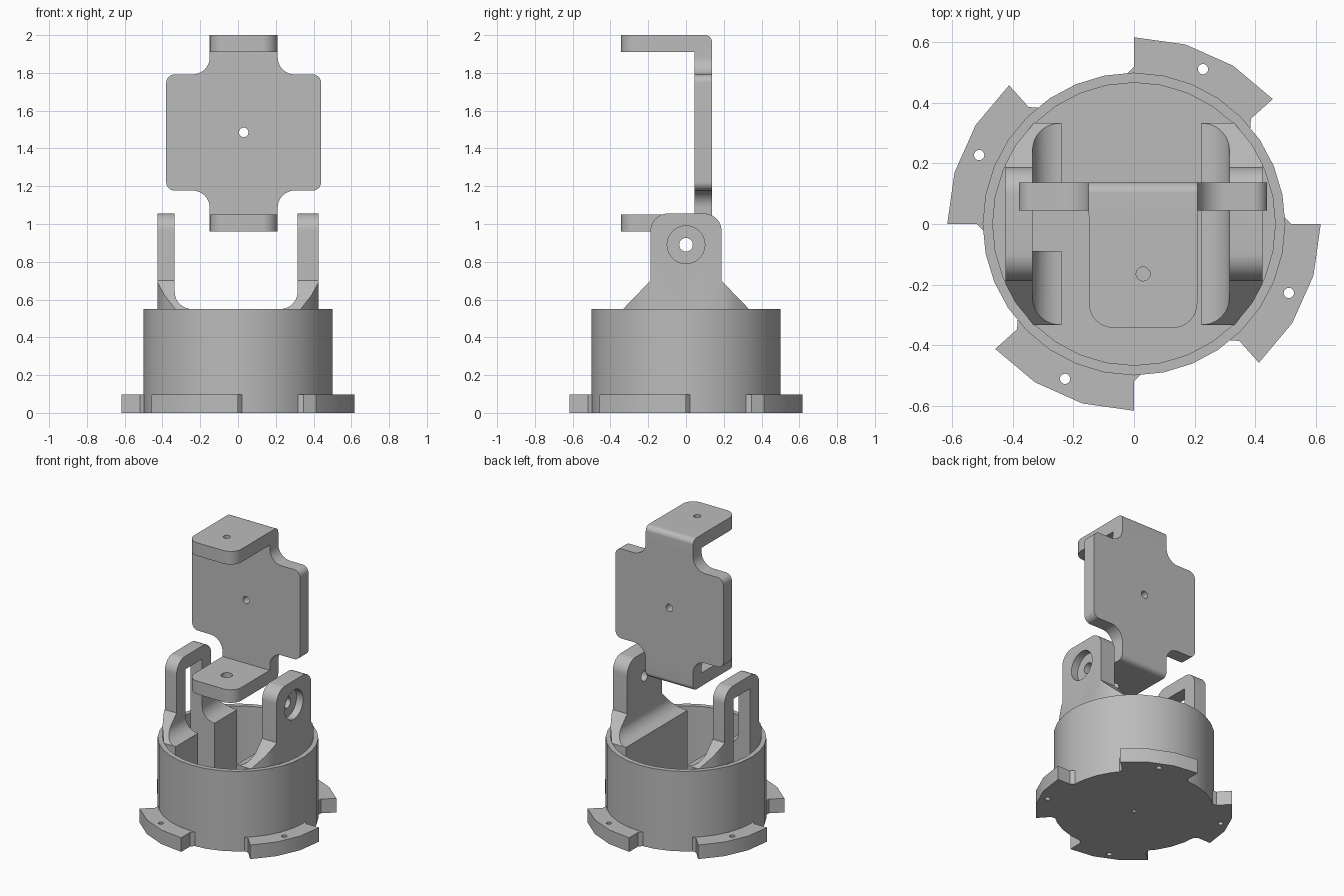
import bpy, bmesh
from math import sin, cos, tan, radians, tau
from mathutils import Vector

if "Cube" in bpy.data.objects:
    bpy.data.objects.remove(bpy.data.objects["Cube"], do_unlink=True)

grey = bpy.data.materials.new("matte grey")
grey.use_nodes = True
grey.diffuse_color = (0.5, 0.5, 0.5, 1)
grey.node_tree.nodes["Principled BSDF"].inputs["Base Color"].default_value = (0.5, 0.5, 0.5, 1)


def rounded(corners, steps=8):
    """Outline from (a, b) or (a, b, radius) corners."""
    out = []
    for i, c in enumerate(corners):
        p = Vector(c[:2])
        if len(c) == 2:
            out.append(p)
            continue
        u = (Vector(corners[i - 1][:2]) - p).normalized()
        v = (Vector(corners[(i + 1) % len(corners)][:2]) - p).normalized()
        half, r = u.angle(v) / 2, c[2]
        mid = p + (u + v).normalized() * (r / sin(half))
        start = p + u * (r / tan(half)) - mid
        end = p + v * (r / tan(half)) - mid
        out += [mid + start.lerp(end, k / steps).normalized() * r for k in range(steps + 1)]
    return out


def circle(a, b, r, n=24):
    return [(a + r * cos(tau * k / n), b + r * sin(tau * k / n)) for k in range(n)]


def prism(name, outline, axis, lo, hi):
    """Extrude an outline along x, y or z."""
    place = {"x": lambda a, b: (lo, a, b), "y": lambda a, b: (a, lo, b),
             "z": lambda a, b: (a, b, lo)}[axis]
    bm = bmesh.new()
    face = bm.faces.new([bm.verts.new(place(*p)) for p in outline])
    new = bmesh.ops.extrude_face_region(bm, geom=[face])["geom"]
    shift = Vector([hi - lo if axis == k else 0 for k in "xyz"])
    bmesh.ops.translate(bm, vec=shift, verts=[g for g in new if isinstance(g, bmesh.types.BMVert)])
    bmesh.ops.recalc_face_normals(bm, faces=bm.faces)
    mesh = bpy.data.meshes.new(name)
    bm.to_mesh(mesh)
    bm.free()
    mesh.materials.append(grey)
    ob = bpy.data.objects.new(name, mesh)
    bpy.context.collection.objects.link(ob)
    return ob


def combine(ob, operation, *tools):
    """Apply booleans and discard the helpers."""
    for tool in tools:
        bpy.ops.object.select_all(action="DESELECT")
        bpy.context.view_layer.objects.active = ob
        ob.select_set(True)
        mod = ob.modifiers.new("cut", "BOOLEAN")
        mod.operation, mod.solver, mod.object = operation, "EXACT", tool
        bpy.ops.object.modifier_apply(modifier=mod.name)
        bpy.data.objects.remove(tool, do_unlink=True)


def finish(ob):
    bpy.ops.object.select_all(action="DESELECT")
    bpy.context.view_layer.objects.active = ob
    ob.select_set(True)
    bpy.ops.object.shade_smooth_by_angle(angle=radians(30))


FLOOR = 0.09

# Round cup with a small centre hole
cup = prism("base_cup", circle(0, 0, 0.5, 32), "z", 0, 0.55)
combine(cup, "DIFFERENCE",
        prism("hollow", circle(0, 0, 0.467, 32), "z", FLOOR, 0.7),
        prism("centre_hole", circle(0, 0, 0.012), "z", -0.1, 0.2))
finish(cup)

# Four mounting tabs around the foot
for i in range(4):
    turn = 90 * i

    def polar(r, deg):
        return (r * cos(radians(turn + deg)), r * sin(radians(turn + deg)))

    outer = [polar(0.617, 42 + 16 * k) for k in range(4)]
    inner = [polar(0.52, 90), polar(0.498, 92.5)]
    inner += [polar(0.48, 90 - 8 * k) for k in range(7)]
    inner += [polar(0.498, 39.5), polar(0.52, 42)]
    tab = prism(f"mounting_tab_{i + 1}", outer + inner, "z", 0, 0.097)
    hole = polar(0.56, 66)
    combine(tab, "DIFFERENCE", prism("tab_hole", circle(*hole, 0.017), "z", -0.1, 0.2))
    finish(tab)

# Upright arms, flared at the foot and trimmed to the cup's bore
side_shape = rounded([(-0.333, 0.08), (0.333, 0.08), (0.333, 0.55), (0.188, 0.7),
                      (0.188, 1.055, 0.09), (-0.188, 1.055, 0.09), (-0.188, 0.7), (-0.333, 0.55)])


def arm(name, side, face, block):
    front_shape = rounded([(block, 0.05), (0.425, 0.05), (0.425, 1.2), (face, 1.2),
                           (face, 0.55, 0.09), (block, 0.55)])
    ob = prism(name, side_shape, "x", side * 0.1, side * 0.6)
    combine(ob, "INTERSECT",
            prism("trim", [(side * a, b) for a, b in front_shape], "y", -0.5, 0.5),
            prism("bore", circle(0, 0, 0.47, 32), "z", 0, 1.5))
    return ob


left_arm = arm("left_arm", 1, 0.315, 0.222)
combine(left_arm, "DIFFERENCE",
        prism("pivot_hole", circle(0, 0.89, 0.036), "x", 0.1, 0.6),
        prism("counterbore", circle(0, 0.89, 0.1, 32), "x", 0.375, 0.6))
finish(left_arm)

right_arm = arm("right_arm", -1, 0.335, 0.24)
slot = [(-0.09, FLOOR), (0.09, FLOOR), (0.09, 0.965), (-0.09, 0.965)]
combine(right_arm, "DIFFERENCE", prism("slot", slot, "x", -0.6, -0.1))
finish(right_arm)

# Channel bracket: side section trimmed by its front and plan outlines
MID = 0.03
section = rounded([(-0.345, 0.96), (0.137, 0.96, 0.035), (0.137, 2.0, 0.035), (-0.345, 2.0),
                   (-0.345, 1.91), (0.045, 1.91), (0.045, 1.05), (-0.345, 1.05)])
half_front = [(0.18, 0.9), (0.18, 1.177, 0.09), (0.41, 1.177, 0.045),
              (0.41, 1.792, 0.045), (0.18, 1.792, 0.09), (0.18, 2.1)]
front = half_front + [(-c[0], *c[1:]) for c in reversed(half_front)]
plan = [(-0.5, 0.3), (-0.5, 0.03), (-0.179, 0.03), (-0.179, -0.343, 0.08),
        (0.179, -0.343, 0.08), (0.179, 0.03), (0.5, 0.03), (0.5, 0.3)]
bracket = prism("tilt_bracket", section, "x", MID - 0.45, MID + 0.45)
combine(bracket, "INTERSECT",
        prism("front_trim", [(a + MID, b) for a, b in rounded(front)], "y", -0.6, 0.6),
        prism("plan_trim", [(a + MID, b) for a, b in rounded(plan)], "z", 0.5, 2.5))
combine(bracket, "DIFFERENCE",
        prism("plate_hole", circle(MID, 1.485, 0.025), "y", -0.2, 0.4),
        prism("upper_hole", circle(MID, -0.165, 0.023), "z", 1.7, 2.2),
        prism("lower_hole", circle(MID, -0.165, 0.036), "z", 0.8, 1.2))
finish(bracket)
